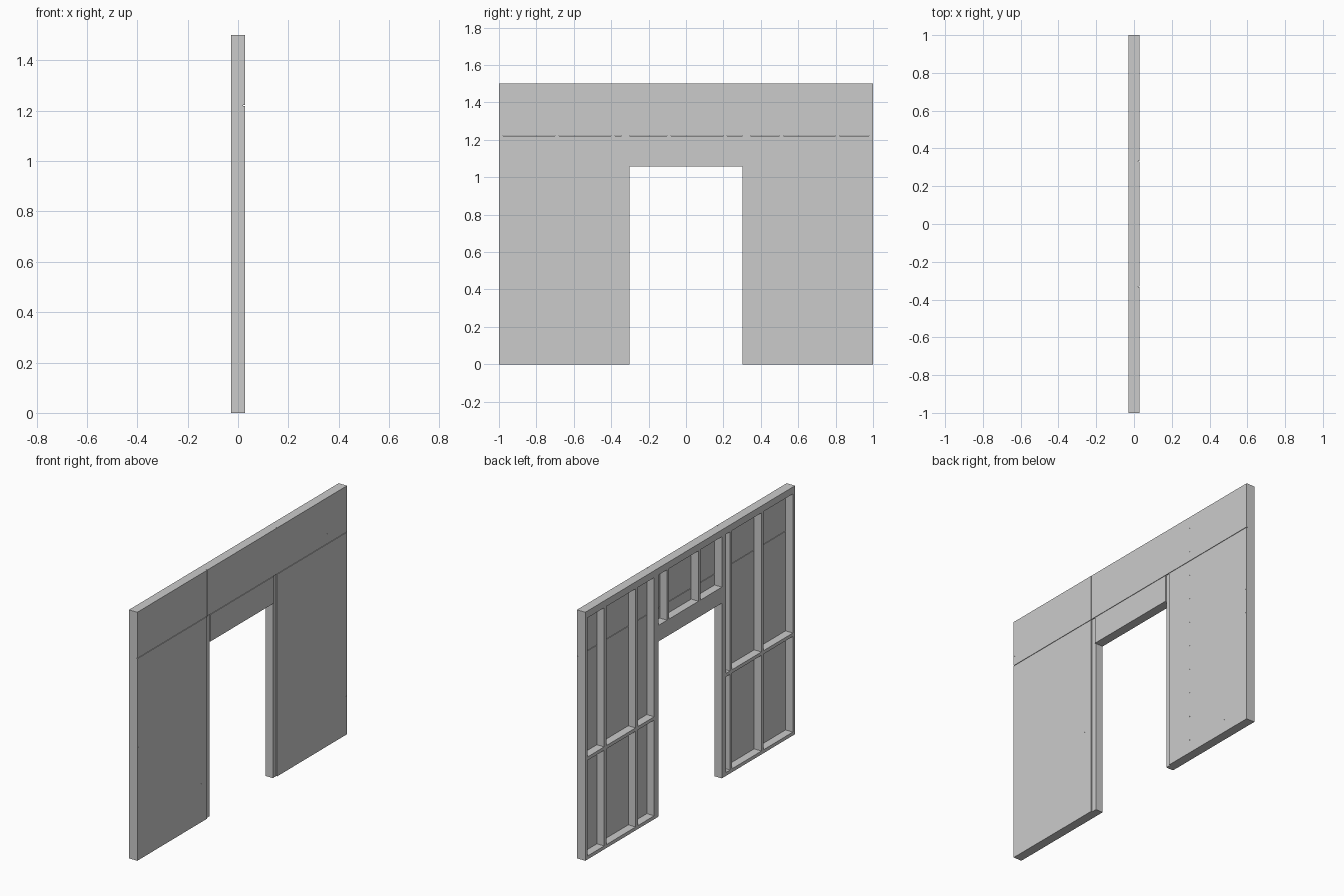
import bpy

if "Cube" in bpy.data.objects:
    bpy.data.objects.remove(bpy.data.objects["Cube"])

T = 0.0208                      # lumber thickness
X0, X1, X2 = -0.0278, 0.0208, 0.0278   # frame back, frame front, sheathing face
TOP = 1.5 - 2 * T               # underside of the double top plate
OPEN, DOOR_Z, SEAM_Y, SEAM_Z, GAP = 0.302, 1.057, 0.333, 1.221, 0.0015
HEADER_TOP = DOOR_Z + 0.0764


def box(name, x, y, z):
    """Box from (min, max) ranges on each axis."""
    bpy.ops.mesh.primitive_cube_add(size=1, location=[(a + b) / 2 for a, b in (x, y, z)])
    ob = bpy.context.object
    ob.name = name
    ob.scale = [b - a for a, b in (x, y, z)]
    bpy.ops.object.transform_apply(location=False, rotation=False, scale=True)
    return ob


def lumber(name, y, z):
    return box(name, (X0, X1), y, z)


def stud(name, yc, z0=T, z1=TOP):
    return lumber(name, (yc - T / 2, yc + T / 2), (z0, z1))


# Top plates and the two bottom plates beside the doorway
lumber("lower_top_plate", (-1, 1), (TOP, 1.5 - T))
lumber("upper_top_plate", (-1, 1), (1.5 - T, 1.5))
lumber("bottom_plate_left", (-1, -OPEN), (0, T))
lumber("bottom_plate_right", (OPEN, 1), (0, T))

# Full height studs, with short blocking between neighbours
king = OPEN + 1.5 * T
bays = {"left": [-1 + T / 2, -0.69, -0.39, -king],
        "right": [king, 0.51, 0.81, 1 - T / 2]}
for side, ys in bays.items():
    for y in ys:
        stud("stud_" + side, y)
    for a, b in zip(ys, ys[1:]):
        lumber("blocking_" + side, (a + T / 2, b - T / 2), (0.598, 0.598 + T))

# Doorway: trimmers carry the header, sill and cripple studs
for s in (-1, 1):
    stud("trimmer_stud", s * (OPEN + T / 2), T, DOOR_Z)
    stud("edge_cripple", s * (OPEN + T / 2), HEADER_TOP + T, TOP)
lumber("door_header", (-OPEN - T, OPEN + T), (DOOR_Z, HEADER_TOP))
lumber("header_sill", (-OPEN - T, OPEN + T), (HEADER_TOP, HEADER_TOP + T))
for y in (-0.09, 0.21):
    stud("cripple_stud", y, HEADER_TOP + T, TOP)

# Sheathing panels with narrow joints
for a, b in ((-1, -SEAM_Y - GAP), (SEAM_Y + GAP, 1)):
    box("side_panel", (X1, X2), (a, b), (0, SEAM_Z - GAP))
    box("upper_side_panel", (X1, X2), (a, b), (SEAM_Z + GAP, 1.5))
box("upper_middle_panel", (X1, X2), (-SEAM_Y + GAP, SEAM_Y - GAP), (SEAM_Z + GAP, 1.5))
box("door_head_panel", (X1, X2), (-OPEN, OPEN), (DOOR_Z, SEAM_Z - GAP))

# Tiny nail heads along the stud lines
for y in (-0.992, -0.69, -0.39, 0.51, 0.81, 0.992):
    for i in range(10):
        z = 0.08 + 0.15 * i
        box("nail_head", (X2 - 0.002, X2 + 0.0003), (y - 0.002, y + 0.002), (z - 0.002, z + 0.002))
